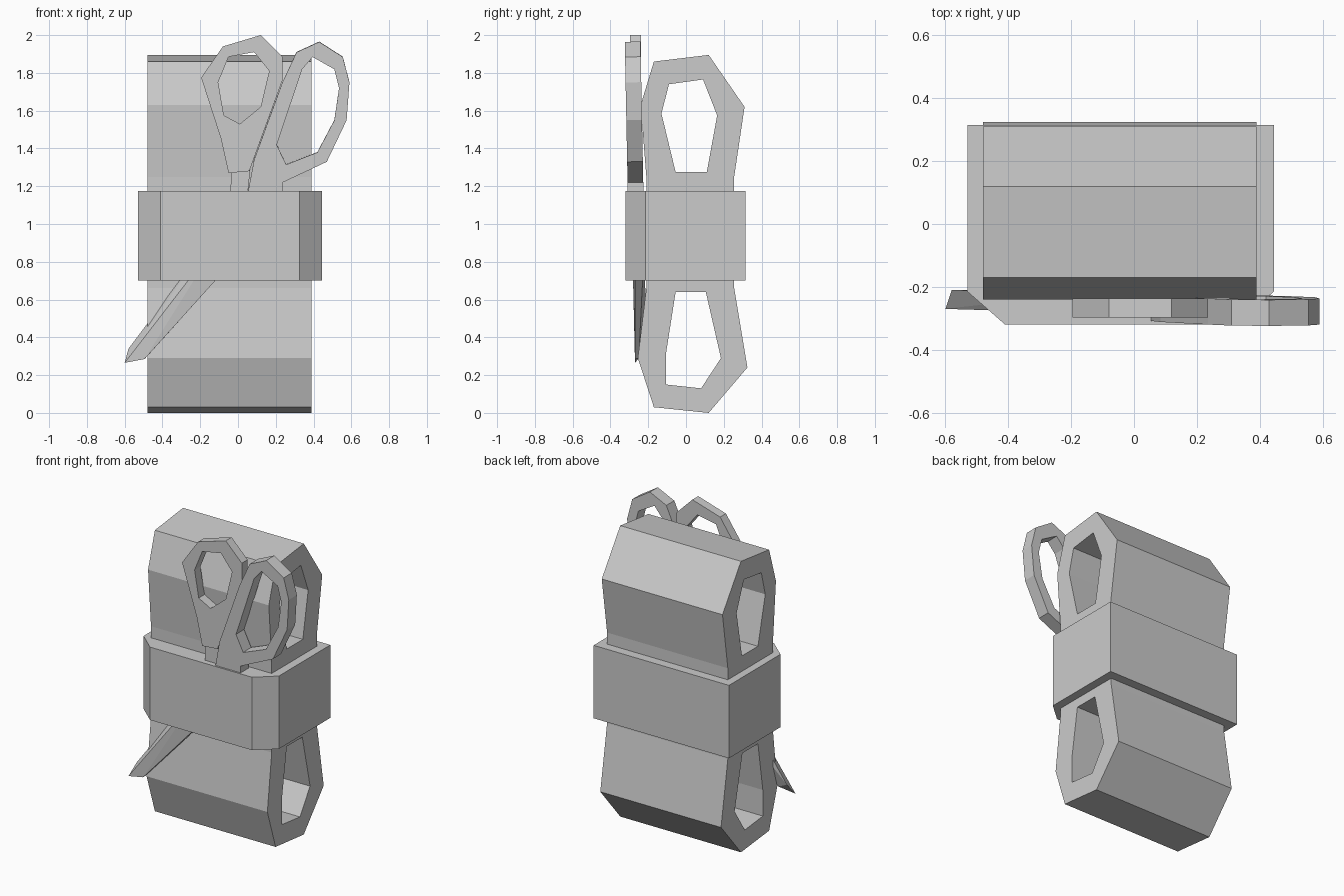
import bpy, bmesh

if "Cube" in bpy.data.objects:
    bpy.data.objects.remove(bpy.data.objects["Cube"])


def add_mesh(name, bm):
    bmesh.ops.recalc_face_normals(bm, faces=bm.faces)
    me = bpy.data.meshes.new(name)
    bm.to_mesh(me)
    bm.free()
    ob = bpy.data.objects.new(name, me)
    bpy.context.collection.objects.link(ob)
    return ob


def plate(name, loops, place, thickness):
    """Fill an outline with holes and thicken it both ways."""
    bm = bmesh.new()
    edges = []
    for loop in loops:
        vs = [bm.verts.new(place(u, v)) for u, v in loop]
        edges += [bm.edges.new((vs[i - 1], vs[i])) for i in range(len(vs))]
    bmesh.ops.triangle_fill(bm, use_beauty=True, use_dissolve=False, edges=edges)
    ob = add_mesh(name, bm)
    mod = ob.modifiers.new("thickness", 'SOLIDIFY')
    mod.thickness = thickness
    mod.offset = 0
    return ob


# Pouch body: side profile (y, z) with an open loop at each end
body = [(-.21, 1.25), (-.24, 1.63), (-.17, 1.86), (.12, 1.895), (.31, 1.62),
        (.255, 1.25), (.255, .66), (.325, .24), (.12, 0), (-.17, .03),
        (-.255, .29), (-.21, .66)]
upper_hole = [(-.055, 1.275), (.11, 1.275), (.165, 1.575), (.09, 1.765),
              (-.09, 1.74), (-.13, 1.585)]
lower_hole = [(-.055, .64), (.105, .64), (.185, .29), (.08, .13),
              (-.105, .15), (-.105, .32)]
plate("looped_body", [body, upper_hole, lower_hole],
      lambda y, z: (-.045, y, z), .87)

# Wrap band with chamfered front corners: plan outline (x, y)
band = [(-.53, .315), (-.53, -.215), (-.41, -.32), (.325, -.32),
        (.445, -.215), (.445, .315)]
plate("wrap_band", [band], lambda x, y: (x, y, .9375), .475)

# Scissor handles: front outlines (x, z)
left_outer = [(-.195, 1.775), (-.08, 1.94), (.12, 2.0), (.235, 1.885),
              (.235, 1.76), (.06, 1.28), (-.05, 1.27), (-.09, 1.45)]
left_inner = [(-.105, 1.75), (-.05, 1.885), (.085, 1.91), (.165, 1.81),
              (.12, 1.62), (.01, 1.53), (-.075, 1.575)]
plate("left_handle", [left_outer, left_inner],
      lambda x, z: (x, -.267, z), .06)
left_shank = [(-.035, 1.29), (-.045, 1.05), (.04, 1.05), (.065, 1.29)]
plate("left_shank", [left_shank], lambda x, z: (x, -.262, z), .045)

right_outer = [(.31, 1.91), (.43, 1.965), (.555, 1.885), (.59, 1.75),
               (.575, 1.55), (.47, 1.33), (.235, 1.22), (.235, 1.05),
               (.03, 1.05), (.085, 1.34), (.235, 1.75)]
right_inner = [(.34, 1.82), (.395, 1.885), (.51, 1.82), (.535, 1.72),
               (.51, 1.55), (.42, 1.38), (.255, 1.315), (.205, 1.42)]
plate("right_handle", [right_outer, right_inner],
      lambda x, z: (x, -.267 - .02 * (z - 1.18), z), .083)

# Scissor blades: wedge tapering to a point below the band
bm = bmesh.new()
for co in [(-.16, -.22, .9), (-.11, -.285, .9), (.06, -.27, .9), (.06, -.22, .9),
           (-.6, -.27, .265), (-.58, -.21, .34), (-.495, -.27, .285),
           (-.49, -.25, .29)]:
    bm.verts.new(co)
bmesh.ops.convex_hull(bm, input=bm.verts)
add_mesh("scissor_blades", bm)
